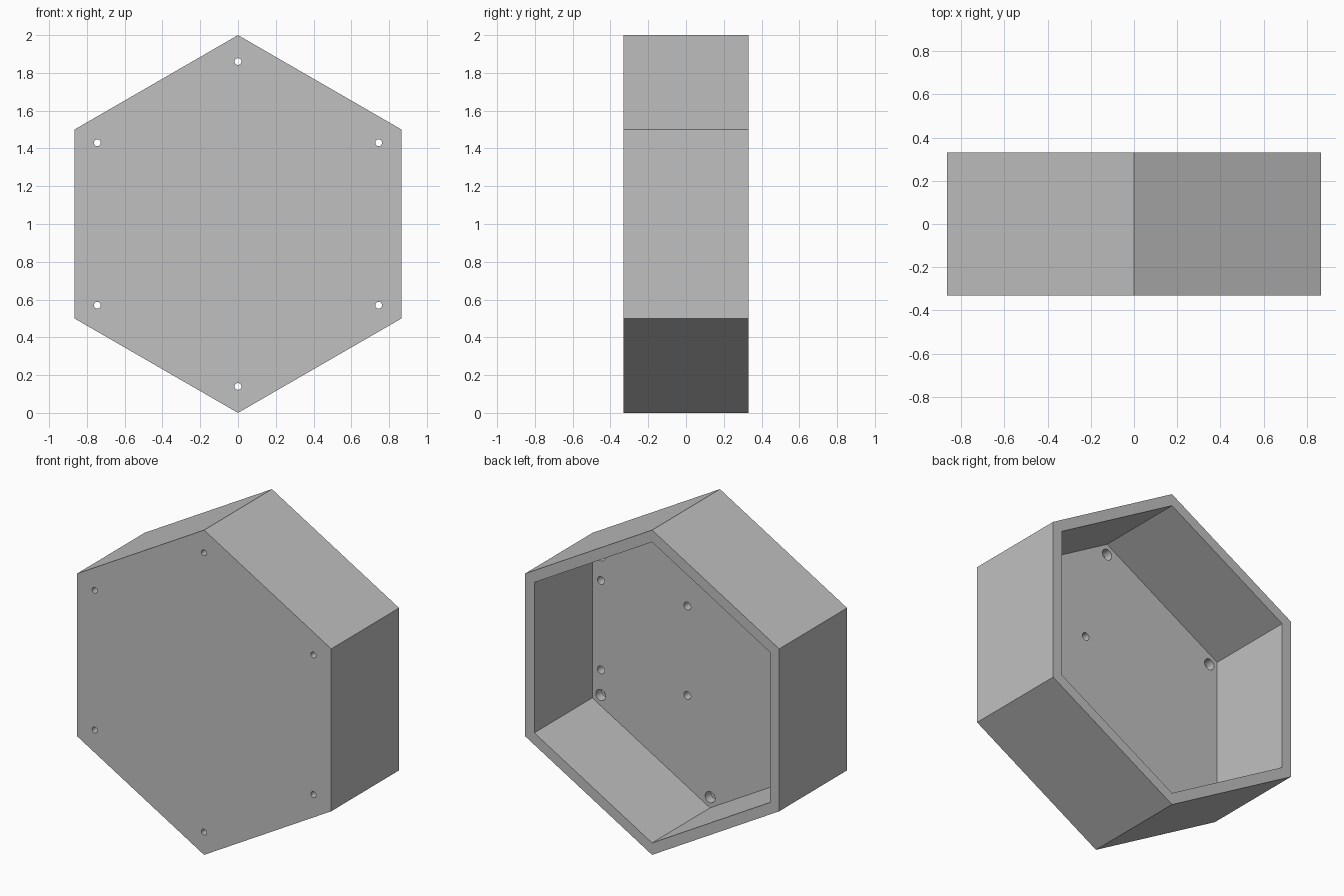
import bpy
from math import pi, sin, cos, radians

default = bpy.data.objects.get("Cube")
if default:
    bpy.data.objects.remove(default, do_unlink=True)

DEPTH = 0.66
FRONT, BACK = -DEPTH / 2, DEPTH / 2
FLOOR = FRONT + 0.096      # inner face of the front panel
MID = 1.0                  # height of the centre

grey = bpy.data.materials.new("light_grey")
grey.use_nodes = True
colour = (0.53, 0.53, 0.53, 1)
grey.diffuse_color = colour
grey.node_tree.nodes["Principled BSDF"].inputs["Base Color"].default_value = colour


def prism(name, sides, radius, x, z, y0, y1):
    """Prism along y with a corner pointing up."""
    bpy.ops.mesh.primitive_cylinder_add(
        vertices=sides, radius=radius, depth=y1 - y0,
        location=(x, (y0 + y1) / 2, z), rotation=(pi / 2, 0, 0))
    obj = bpy.context.object
    obj.name = name
    bpy.ops.object.transform_apply(location=True, rotation=True, scale=True)
    obj.data.materials.append(grey)
    return obj


def cut(target, cutter):
    """Subtract the cutter and discard it."""
    cutter.hide_render = True
    mod = target.modifiers.new("cut", 'BOOLEAN')
    mod.operation = 'DIFFERENCE'
    mod.solver = 'EXACT'
    mod.object = cutter
    bpy.ops.object.select_all(action='DESELECT')
    target.select_set(True)
    bpy.context.view_layer.objects.active = target
    bpy.ops.object.modifier_apply(modifier=mod.name)
    bpy.data.objects.remove(cutter, do_unlink=True)


# Hexagonal tray, open at the back
box = prism("hexagonal_box", 6, 1.0, 0, MID, FRONT, BACK)
cut(box, prism("cavity_cutter", 6, 0.926, 0, MID, FLOOR, BACK + 0.1))

# Corner screw holes, wider on the inside
for i in range(6):
    a = i * pi / 3
    x, z = 0.86 * sin(a), MID + 0.86 * cos(a)
    cut(box, prism("screw_hole_cutter", 24, 0.018, x, z, FRONT - 0.05, FLOOR + 0.05))
    cut(box, prism("counterbore_cutter", 24, 0.034, x, z, FLOOR - 0.055, FLOOR + 0.05))

# Blind mounting holes inside, on one side only
for x in (0.155, 0.743):
    for z in (MID - 0.275, MID + 0.275):
        cut(box, prism("mount_hole_cutter", 24, 0.024, x, z, FLOOR - 0.06, FLOOR + 0.05))

bpy.ops.object.shade_smooth_by_angle(angle=radians(30))
